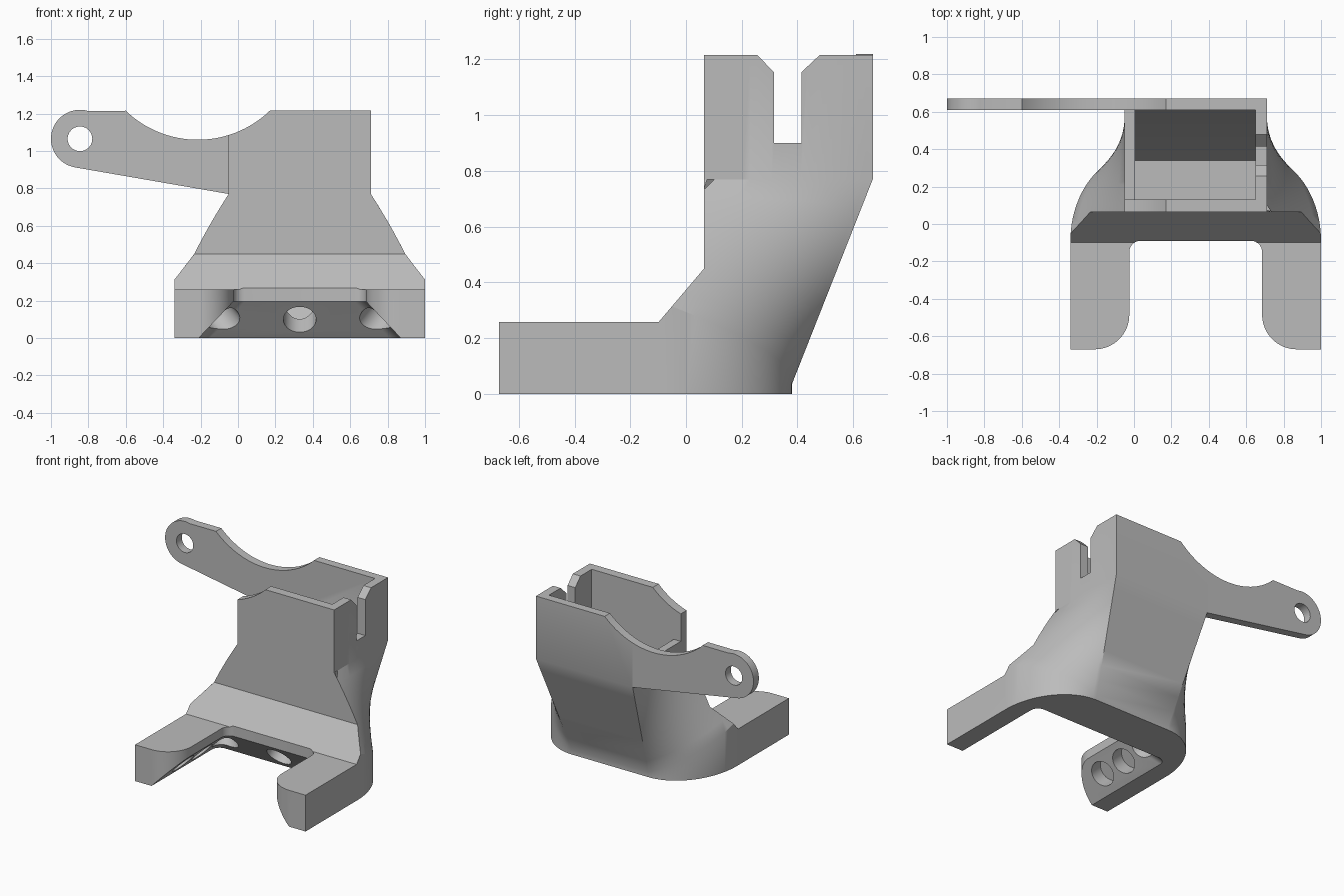
import bpy, bmesh, math
from mathutils import Vector

if "Cube" in bpy.data.objects:
    bpy.data.objects.remove(bpy.data.objects["Cube"])

CX = 0.33  # symmetry plane of the duct
grey = bpy.data.materials.new("plain grey")
grey.diffuse_color = (0.5, 0.5, 0.5, 1)
grey.use_nodes = True
grey.node_tree.nodes["Principled BSDF"].inputs["Base Color"].default_value = grey.diffuse_color


def finish(name, bm):
    bmesh.ops.recalc_face_normals(bm, faces=bm.faces)
    me = bpy.data.meshes.new(name)
    bm.to_mesh(me)
    bm.free()
    me.materials.append(grey)
    ob = bpy.data.objects.new(name, me)
    bpy.context.collection.objects.link(ob)
    return ob


def loft(name, rings):
    """Closed skin through rings of equal length, capped at both ends."""
    bm = bmesh.new()
    vs = [[bm.verts.new(p) for p in r] for r in rings]
    n = len(rings[0])
    for a, b in zip(vs, vs[1:]):
        for i in range(n):
            j = (i + 1) % n
            bm.faces.new((a[i], a[j], b[j], b[i]))
    bm.faces.new(vs[0])
    bm.faces.new(vs[-1])
    return finish(name, bm)


def prism_x(name, yz, x0, x1):
    return loft(name, [[(x, y, z) for y, z in yz] for x in (x0, x1)])


def prism_y(name, xz, y0, y1):
    return loft(name, [[(x, y, z) for x, z in xz] for y in (y0, y1)])


def arc(cx, cy, r, a0, a1, n):
    return [(cx + r * math.cos(math.radians(a0 + (a1 - a0) * i / n)),
             cy + r * math.sin(math.radians(a0 + (a1 - a0) * i / n))) for i in range(n + 1)]


def cut(ob, cutter):
    m = ob.modifiers.new("cut", 'BOOLEAN')
    m.operation, m.solver, m.object = 'DIFFERENCE', 'EXACT', cutter
    bpy.context.view_layer.objects.active = ob
    bpy.ops.object.modifier_apply(modifier=m.name)
    bpy.data.objects.remove(cutter)


def rod(c, d, r, back, fwd):
    """Cylinder through c along d."""
    d = Vector(d).normalized()
    u = d.cross(Vector((0.31, 0.2, 0.93))).normalized()
    v = d.cross(u)
    ring = arc(0, 0, r, 0, 348.75, 31)
    return loft("hole_cutter", [[Vector(c) + d * s + u * a + v * b for a, b in ring]
                                for s in (-back, fwd)])


# Body: U-shaped foot blending upward into a rectangular inlet
N = 24
cols = [((0.67, -0.67), 0.33, (0.38, -0.67))]
for i in range(N + 1):
    t = i / N
    th = t * math.pi / 2
    cols.append(((0.30 + 0.37 * math.cos(th), -0.09 + 0.47 * math.sin(th)),
                 0.33 - 0.295 * t, (0.38, 0.05 + 0.62 * t)))


def ring(s):
    half = []
    for (bx, by), h, (tx, ty) in cols:
        half.append((bx + (tx - bx) * s, by + (ty - by) * s, h + (0.77 - h) * s))
    return half


levels = [[(x, y, 0) for x, y, z in ring(0)]]
levels += [ring(k / 8) for k in range(9)]
levels.append([(x, y, 1.215) for x, y, z in ring(1)])
body = loft("duct_body", [[(CX + x, y, z) for x, y, z in h] +
                          [(CX - x, y, z) for x, y, z in reversed(h)] for h in levels])

# Front wall, sloped shoulder and top of the arms
cut(body, prism_x("front_cutter", [(-1, 0.258), (-0.098, 0.258), (0.065, 0.45),
                                   (0.065, 2), (-1, 2)], -2, 2))

# Opening between the arms, flared toward the ground
def opening(w, yb, r, z):
    right = [(w, -1)] + arc(w - r, yb - r, r, 0, 90, 8)
    return [(CX + x, y, z) for x, y in right] + [(CX - x, y, z) for x, y in reversed(right)]


cut(body, loft("opening_cutter", [opening(0.559, 0.086, 0.06, -0.02), opening(0.355, -0.09, 0.06, 0.195),
                                  opening(0.355, -0.09, 0.06, 0.6)]))

# Rounded inner corners of the arm tips
for s in (1, -1):
    plan = arc(0.54, -0.485, 0.185, 180, 270, 16) + [(0.54, -0.8), (0.2, -0.8), (0.2, -0.485)]
    cut(body, loft("tip_cutter", [[(CX + s * x, y, z) for x, y in plan] for z in (-0.1, 0.5)]))

# Air passage
cut(body, prism_x("passage_cutter", [(0.13, 0.06), (0.34, 0.06), (0.61, 0.77),
                                     (0.61, 2), (0.13, 2)], CX - 0.325, CX + 0.32))

# Air holes: one at the back, one in each corner, two in each arm
cut(body, rod((CX, -0.01, 0.1), (0, 0.77, 0.63), 0.088, 0.15, 0.25))
for s in (1, -1):
    cut(body, rod((CX + s * 0.41, -0.035, 0.1), (s * 0.53, 0.53, 0.65), 0.085, 0.13, 0.12))
    for y in (-0.24, -0.45):
        cut(body, rod((CX + s * 0.445, y, 0.1), (s * 0.73, 0, 0.68), 0.085, 0.13, 0.1))

# Notch in the right wall, low left wall, and scalloped rim
cut(body, prism_x("notch_cutter", [(0.315, 0.9), (0.415, 0.9), (0.415, 1.155), (0.48, 1.216),
                                   (0.48, 1.4), (0.255, 1.4), (0.255, 1.216), (0.315, 1.155)], 0.6, 0.9))
cut(body, prism_x("left_wall_cutter", [(0.13, 0.89), (0.61, 0.89), (0.61, 1.5), (0.13, 1.5)], -0.2, 0.1))
SX, SZ, SR = -0.215, 1.616, 0.556
cut(body, prism_y("scallop_cutter", arc(SX, SZ, SR, 0, 357, 119), -0.5, 1))

# Mounting ear beside the inlet
a_end = math.degrees(math.acos((-0.05 - SX) / SR))
a_start = math.degrees(math.acos((-0.6 - SX) / SR))
outline = arc(-0.845, 1.065, 0.155, 75, 261, 28) + [(-0.05, 0.77)]
outline += arc(SX, SZ, SR, -a_end, -a_start, 24) + [(-0.6, 1.215)]
ear = prism_y("mounting_ear", outline, 0.61, 0.67)
cut(ear, rod((-0.845, 0.64, 1.065), (0, 1, 0), 0.066, 0.2, 0.2))

# Smooth blends with sharp edges kept
for ob in (body, ear):
    bpy.ops.object.select_all(action='DESELECT')
    ob.select_set(True)
    bpy.context.view_layer.objects.active = ob
    bpy.ops.object.shade_smooth_by_angle(angle=math.radians(25))
